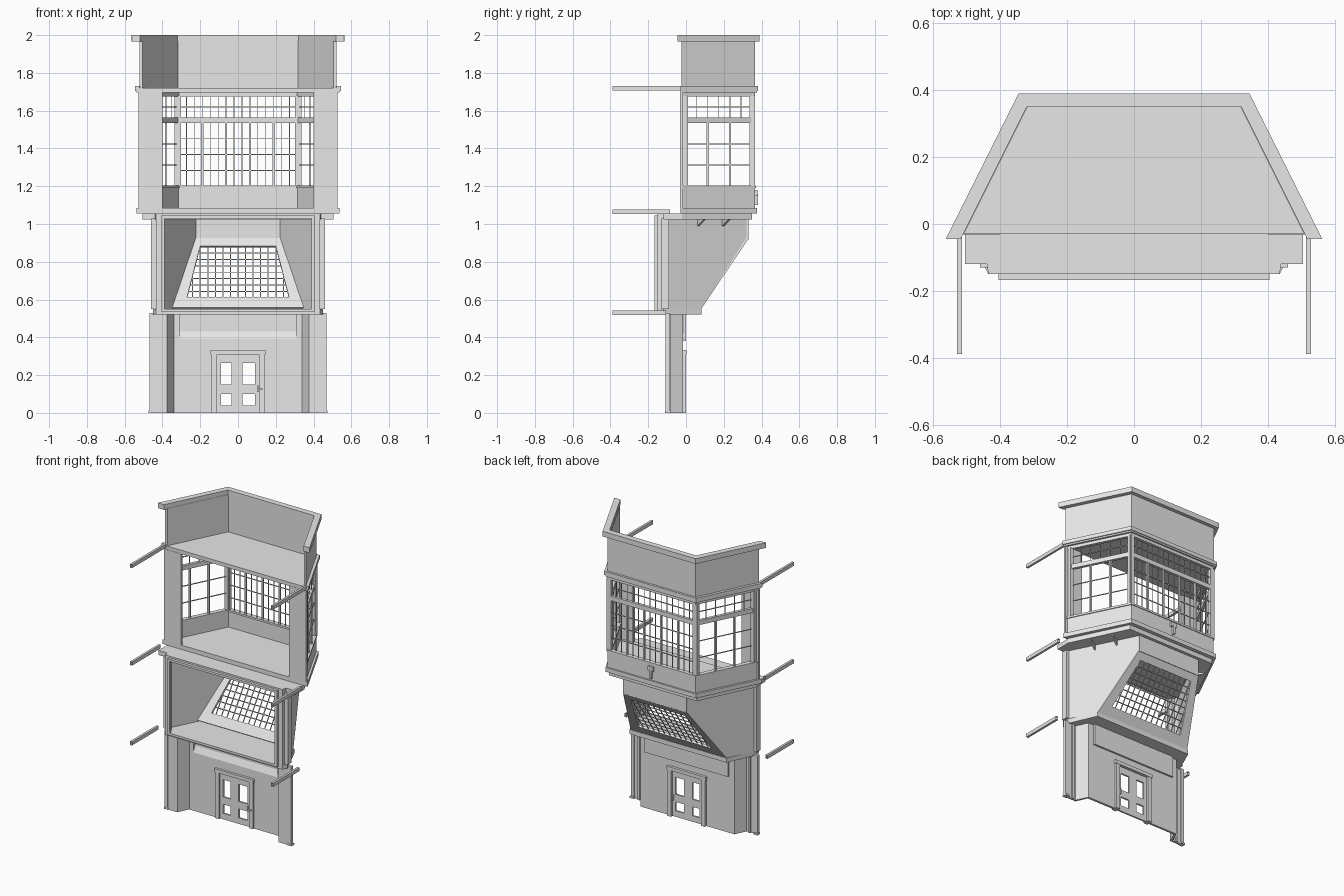
import bpy, bmesh
from mathutils import Vector as V

cube = bpy.data.objects.get("Cube")
if cube:
    bpy.data.objects.remove(cube, do_unlink=True)

grey = bpy.data.materials.new("plain grey")
grey.use_nodes = True
grey.diffuse_color = (0.8, 0.8, 0.8, 1)
grey.node_tree.nodes["Principled BSDF"].inputs["Base Color"].default_value = (0.8, 0.8, 0.8, 1)

K = 0.5  # plan slope of the splayed sides


def make(name, solids, cap=True):
    """Mesh from solids, each a base polygon extruded along a vector."""
    bm = bmesh.new()
    for pts, vec in solids:
        lo = [bm.verts.new(p) for p in pts]
        hi = [bm.verts.new(V(p) + V(vec)) for p in pts]
        n = len(lo)
        if cap:
            bm.faces.new(lo[::-1])
            bm.faces.new(hi)
        for i in range(n):
            j = (i + 1) % n
            bm.faces.new((lo[i], lo[j], hi[j], hi[i]))
    bmesh.ops.recalc_face_normals(bm, faces=bm.faces)
    me = bpy.data.meshes.new(name)
    bm.to_mesh(me)
    bm.free()
    me.materials.append(grey)
    ob = bpy.data.objects.new(name, me)
    bpy.context.scene.collection.objects.link(ob)
    return ob


def box(x0, x1, y0, y1, z0, z1):
    return ([(x0, y0, z0), (x1, y0, z0), (x1, y1, z0), (x0, y1, z0)], (0, 0, z1 - z0))


def prism(plan, z0, z1):
    return ([(x, y, z0) for x, y in plan], (0, 0, z1 - z0))


def bar(p, q, w, h=None):
    p, q = V(p), V(q)
    d = (q - p).normalized()
    up = V((0, 1, 0)) if abs(d.z) > 0.9 else V((0, 0, 1))
    a = d.cross(up).normalized() * w / 2
    b = a.cross(d).normalized() * (h or w) / 2
    return ([p - a - b, p + a - b, p + a + b, p - a + b], q - p)


def sym(half):
    """Close a right-hand plan outline by mirroring it in x."""
    return half + [(-x, y) for x, y in reversed(half)]


def trap(xb, yb, yf):
    return sym([(xb + K * (yb - yf), yf), (xb, yb)])


def band(xb, yb, yf, d):
    """U-shaped wall plan: back plus two splayed sides, d thick."""
    xf, s = xb + K * (yb - yf), (1 + K * K) ** 0.5
    outer = [(xf, yf), (xb, yb)]
    inner = [(xb - d * (s - K), yb - d), (xf - d * s, yf)]
    return outer + [(-x, y) for x, y in outer[::-1]] + [(-x, y) for x, y in inner[::-1]] + inner


def pair(name, func, cap=True):
    for side, s in (("left", 1), ("right", -1)):
        make(side + "_" + name, func(s), cap)


# ground floor: wall with door opening, and a recessed band above
make("ground_wall", [
    box(-0.34, -0.115, -0.03, -0.015, 0, 0.39), box(0.115, 0.34, -0.03, -0.015, 0, 0.39),
    box(-0.115, 0.115, -0.03, -0.015, 0.31, 0.39),
    box(-0.34, -0.31, -0.03, -0.015, 0.39, 0.53), box(0.31, 0.34, -0.03, -0.015, 0.39, 0.53),
    box(-0.31, 0.31, -0.012, 0, 0.38, 0.53)])
make("recess_ledge", [([(-0.31, -0.03, 0.39), (-0.31, -0.01, 0.39), (-0.31, -0.01, 0.435)], (0.62, 0, 0))])
pair("pier", lambda s: [
    prism([(s * 0.465, -0.105), (s * 0.375, -0.105), (s * 0.335, -0.015),
           (s * 0.348, -0.015), (s * 0.385, -0.093), (s * 0.465, -0.093)], 0, 0.53)])
pair("pier_post", lambda s: [
    bar((s * 0.458, -0.098, 0), (s * 0.458, -0.098, 0.53), 0.022),
    bar((s * 0.41, -0.09, 0), (s * 0.41, -0.09, 0.53), 0.014),
    bar((s * 0.458, -0.095, 0), (s * 0.458, -0.095, 0.012), 0.03)])

# door with four open panes
rails = [(0, 0.04), (0.1, 0.15), (0.265, 0.31)]
stiles = [(-0.115, -0.09), (-0.035, 0.025), (0.09, 0.115)]
make("door", [box(-0.115, 0.115, -0.028, -0.017, a, b) for a, b in rails]
     + [box(a, b, -0.028, -0.017, 0, 0.31) for a, b in stiles])
make("door_frame", [box(-0.14, -0.112, -0.042, 0, 0, 0.31), box(0.112, 0.14, -0.042, 0, 0, 0.31),
                    box(-0.145, 0.145, -0.046, 0.002, 0.31, 0.333)])
make("door_handle", [box(0.1, 0.108, -0.045, 0, 0.11, 0.145), box(0.1, 0.13, -0.05, -0.04, 0.12, 0.128)])

# middle floor slab with a front lip
make("middle_floor", [prism(sym([(0.435, -0.15), (0.45, -0.12), (0.36, 0.083)]), 0.52, 0.55),
                      box(-0.405, 0.405, -0.168, -0.145, 0.535, 0.55)])


def side_wall(s):
    prof = [(-0.12, 0.55), (0.08, 0.55), (0.33, 0.92), (0.33, 1.03), (-0.12, 1.03)]
    return [([(s * (0.395 - K * y), y, z) for y, z in prof], (-s * 0.014, 0, 0))]


pair("middle_wall", side_wall)
pair("middle_posts", lambda s: [
    box(s * 0.425, s * 0.46, -0.13, -0.09, 0.55, 1.03),
    box(s * 0.405, s * 0.435, -0.15, -0.125, 0.55, 1.03),
    box(s * 0.39, s * 0.405, -0.168, -0.15, 0.55, 1.045)])
make("middle_back_wall", [box(-0.235, 0.235, 0.315, 0.33, 0.915, 1.03)])
make("front_beam", [box(-0.405, 0.405, -0.168, -0.145, 1.03, 1.045)])


# sloped window frame and its lattice
def slope(x, z):
    return V((x, 0.08 + (z - 0.55) * 0.676, z))


def half_width(z):
    return 0.27 - (z - 0.605) * 0.26


outer = [slope(-0.355, 0.55), slope(0.355, 0.55), slope(0.235, 0.92), slope(-0.235, 0.92)]
inner = [slope(-0.27, 0.605), slope(0.27, 0.605), slope(0.2, 0.875), slope(-0.2, 0.875)]
inward = V((0, -0.83, 0.56)) * 0.016
make("sloped_frame", [([outer[i], outer[(i + 1) % 4], inner[(i + 1) % 4], inner[i]], inward) for i in range(4)])
lattice = []
for i in range(1, 8):
    z = 0.605 + i * 0.27 / 8
    lattice.append(bar(slope(-half_width(z), z) + inward / 2, slope(half_width(z), z) + inward / 2, 0.005))
for i in range(-6, 7):
    x = i * 0.04
    top = min(0.875, 0.605 + (0.27 - abs(x)) / 0.26)
    lattice.append(bar(slope(x, 0.605) + inward / 2, slope(x, top) + inward / 2, 0.005))
make("sloped_lattice", lattice)

# upper floor: ledge, slab and brackets
make("upper_ledge", [prism(sym([(0.435, -0.15), (0.44, -0.12), (0.505, -0.12), (0.505, -0.02), (0.325, 0.35)]), 1.025, 1.056)])
make("upper_floor", [prism(trap(0.335, 0.375, -0.03), 1.056, 1.085)])


def brackets(s):
    out = []
    for y in (0.06, 0.19):
        x = 0.395 - K * y
        out.append(([(s * x, y, 0.99), (s * x, y, 1.025), (s * (x + 0.07), y + 0.035, 1.025)], (0, 0.012, 0)))
    return out


pair("brackets", brackets)

# upper walls
make("upper_sill_wall", [prism(band(0.325, 0.365, -0.015, 0.018), 1.085, 1.195)])
make("upper_sill", [prism(band(0.329, 0.37, -0.015, 0.03), 1.19, 1.203)])
make("upper_header", [prism(band(0.325, 0.365, -0.015, 0.02), 1.675, 1.697)])
pair("front_panel", lambda s: [box(s * 0.4, s * 0.528, -0.032, -0.016, 1.085, 1.697)])
make("sill_lamp", [box(-0.02, 0.02, 0.365, 0.378, 1.15, 1.18), box(-0.007, 0.007, 0.365, 0.382, 1.1, 1.16)])


def window(a, b, panes, cols, rows):
    """Posts, mullions, transom and thin glazing bars between plan points."""
    a, b = V((*a, 0)), V((*b, 0))

    def upright(t, z0, z1, w):
        p = a.lerp(b, t)
        return bar((p.x, p.y, z0), (p.x, p.y, z1), w)

    def level(z, w, h):
        return bar((a.x, a.y, z), (b.x, b.y, z), w, h)

    out = [level(1.55, 0.02, 0.03)]
    out += [upright(t, 1.2, 1.68, 0.026) for t in (0, 1)]
    out += [upright(i / panes, 1.2, 1.54, 0.012) for i in range(1, panes)]
    out += [upright(i / cols, 1.56, 1.68, 0.004) for i in range(1, cols)]
    if cols > 6:
        out += [upright(i / cols, 1.2, 1.54, 0.004) for i in range(1, cols)]
    out += [level(1.2 + i * 0.335 / rows, 0.005, 0.005) for i in range(1, rows)]
    out.append(level(1.62, 0.005, 0.005))
    return out


make("back_window", window((-0.315, 0.352), (0.315, 0.352), 5, 15, 4))
pair("side_window", lambda s: window((s * 0.498, -0.002), (s * 0.322, 0.35), 3, 6, 3))

# roof, parapet and cornices
make("roof", [prism(trap(0.335, 0.375, -0.03), 1.695, 1.72)])
make("roof_cornice", [prism(band(0.34, 0.38, -0.03, 0.02), 1.705, 1.73)])
make("parapet", [prism(band(0.327, 0.366, -0.025, 0.015), 1.72, 1.97)])
make("top_cornice", [prism(band(0.345, 0.39, -0.045, 0.04), 1.965, 2.0)])

# open-ended rods reaching forward at each floor
for level_name, z, y1 in (("lower", 0.53, -0.106), ("middle", 1.065, -0.085), ("upper", 1.718, -0.03)):
    pair(level_name + "_rod", lambda s: [bar((s * 0.522, -0.388, z), (s * 0.522, y1, z), 0.015, 0.024)], cap=False)
